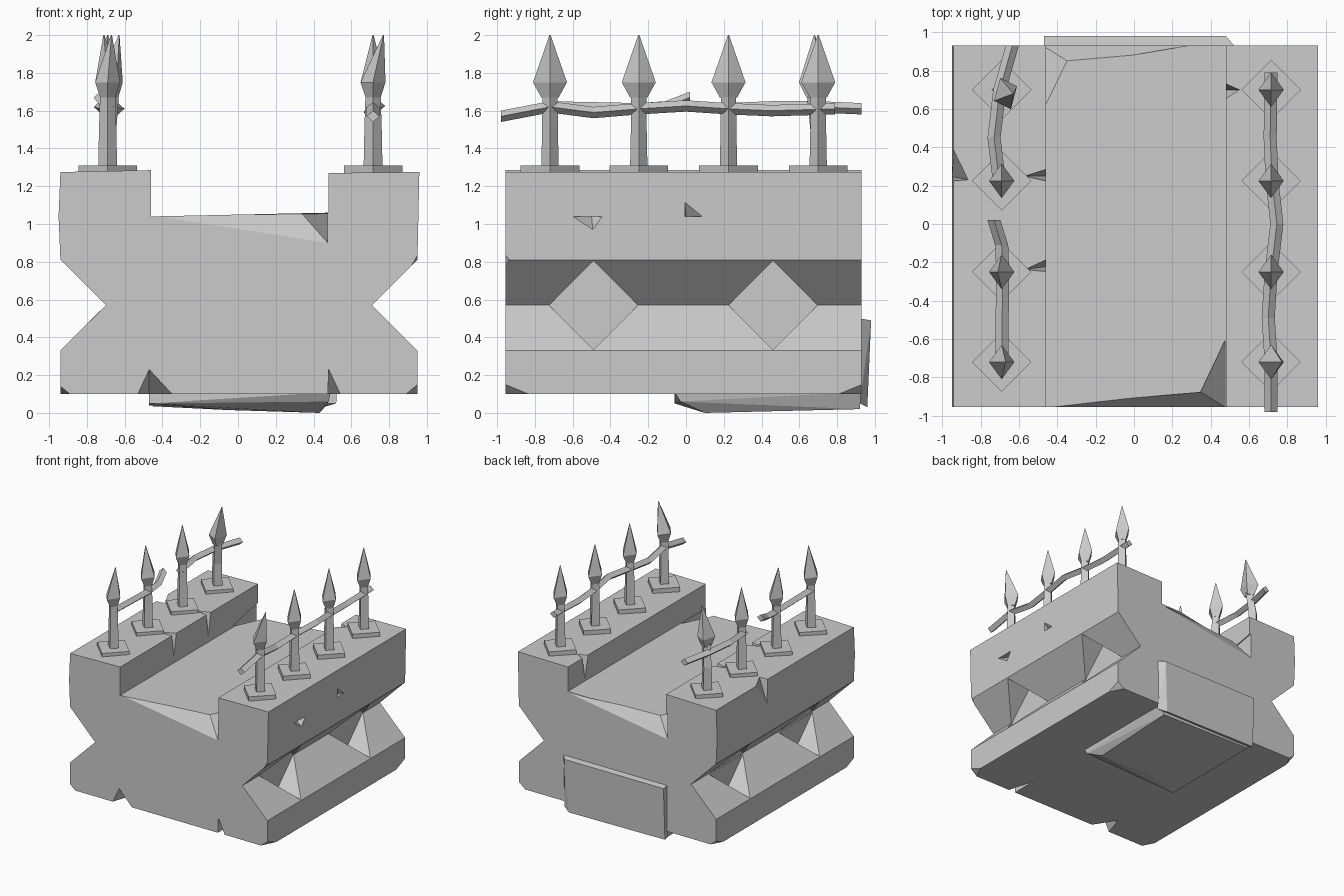
import bpy
import bmesh
from math import cos, sin, pi, radians

if "Cube" in bpy.data.objects:
    bpy.data.objects.remove(bpy.data.objects["Cube"], do_unlink=True)

stone = bpy.data.materials.new("grey stone")
stone.use_nodes = True
GREY = (0.6, 0.6, 0.6, 1)
stone.diffuse_color = GREY
stone.node_tree.nodes["Principled BSDF"].inputs["Base Color"].default_value = GREY


def finish(name, bm):
    bmesh.ops.recalc_face_normals(bm, faces=bm.faces[:])
    if bm.calc_volume(signed=True) < 0:
        bmesh.ops.reverse_faces(bm, faces=bm.faces[:])
    mesh = bpy.data.meshes.new(name)
    bm.to_mesh(mesh)
    bm.free()
    mesh.materials.append(stone)
    obj = bpy.data.objects.new(name, mesh)
    bpy.context.collection.objects.link(obj)
    return obj


def loft(name, rings):
    """Skin a list of equal rings and cap both ends."""
    bm = bmesh.new()
    loops = [[bm.verts.new(p) for p in ring] for ring in rings]
    for a, b in zip(loops, loops[1:]):
        for i in range(len(a)):
            j = (i + 1) % len(a)
            bm.faces.new((a[i], a[j], b[j], b[i]))
    bm.faces.new(loops[0][::-1])
    bm.faces.new(loops[-1])
    return finish(name, bm)


def hull(name, points):
    bm = bmesh.new()
    verts = [bm.verts.new(p) for p in points]
    bmesh.ops.convex_hull(bm, input=verts)
    loose = [v for v in bm.verts if not v.link_faces]
    bmesh.ops.delete(bm, geom=loose, context='VERTS')
    return finish(name, bm)


def volume(mesh):
    bm = bmesh.new()
    bm.from_mesh(mesh)
    result = bm.calc_volume(signed=True)
    bm.free()
    return result


def cut(target, cutter):
    """Subtract the cutter, keeping only a result that loses a plausible amount."""
    cutter.hide_render = True
    mod = target.modifiers.new("cut", 'BOOLEAN')
    mod.operation = 'DIFFERENCE'
    mod.object = cutter
    before = volume(target.data)
    chosen = None
    for solver in ('EXACT', 'MANIFOLD'):
        mod.solver = solver
        bpy.context.view_layer.update()
        graph = bpy.context.evaluated_depsgraph_get()
        mesh = bpy.data.meshes.new_from_object(target.evaluated_get(graph))
        if 0 < before - volume(mesh) < 0.1:
            chosen = mesh
            break
    target.modifiers.remove(mod)
    bpy.data.objects.remove(cutter, do_unlink=True)
    if chosen:
        target.data = chosen


def ring(x, y, z, rx, ry, turn=0.0):
    return [(x + rx * cos(turn + k * pi / 2), y + ry * sin(turn + k * pi / 2), z)
            for k in range(4)]


# Bridge block: channel on top, V groove along each side
FRONT, BACK = -0.955, 0.93
profile = [(-0.94, 0.1), (-0.94, 0.33), (-0.7, 0.57), (-0.94, 0.81), (-0.95, 1.04),
           (-0.94, 1.275), (-0.46, 1.285), (-0.46, 1.04), (0.48, 1.06), (0.48, 1.27),
           (0.96, 1.275), (0.95, 0.81), (0.71, 0.57), (0.95, 0.33), (0.95, 0.1)]
block = loft("bridge_block", [[(x, y, z) for x, z in profile] for y in (FRONT, BACK)])

# Diamond pockets in both sides
for side in (-1, 1):
    for y in (-0.49, 0.46):
        rings = [[(side * x, y + 0.236 * cos(k * pi / 2), 0.57 + 0.236 * sin(k * pi / 2))
                  for k in range(4)] for x in (0.706, 1.1)]
        cut(block, loft("pocket_cutter", rings))

# Broken ends of the walkway, the same at both ends by a half turn
for s, edge in ((1, FRONT), (-1, -BACK)):
    a, b = (-0.455, edge, 1.045), (0.475, edge, 0.9)
    c, d = (0.475, edge + 0.375, 1.055), (0.34, edge + 0.085, 1.053)
    e = (0.475, edge - 0.08, 1.14)
    for tri in ((a, b, d), (b, c, d)):
        cut(block, hull("chip_cutter", [(s * x, s * y, z) for x, y, z in tri + (e,)]))

# Small chips knocked out of edges and faces
chips = [
    [(0.99, -0.64, 1.04), (0.99, -0.42, 1.04), (0.99, -0.49, 0.94), (0.87, -0.5, 1.04)],
    [(0.99, -0.01, 1.16), (0.99, -0.01, 1.04), (0.99, 0.14, 1.04), (0.9, 0, 1.04)],
    [(-0.54, -0.97, 0.09), (-0.47, -0.97, 0.24), (-0.33, -0.97, 0.09), (-0.47, -0.75, 0.09)],
    [(0.48, -0.97, 0.24), (0.475, -0.97, 0.09), (0.55, -0.97, 0.09), (0.48, -0.7, 0.09)],
    [(-0.45, 0.29, 1.3), (-0.58, 0.25, 1.3), (-0.45, 0.22, 1.3), (-0.45, 0.25, 1.08)],
    [(-0.45, -0.18, 1.3), (-0.58, -0.24, 1.3), (-0.45, -0.25, 1.3), (-0.45, -0.22, 1.08)],
    [(0.47, 0.74, 1.3), (0.56, 0.7, 1.3), (0.47, 0.64, 1.3), (0.47, 0.7, 1.06)],
    [(-0.97, 0.22, 1.3), (-0.86, 0.23, 1.29), (-0.97, 0.46, 1.29), (-0.97, 0.25, 1.02)],
    [(0.98, -0.98, 0.92), (0.98, -0.87, 0.78), (0.89, -0.98, 0.76), (0.99, -0.99, 0.76)],
]
for sx in (-1, 1):
    for sy, y in ((-1, FRONT), (1, BACK)):
        x = 0.945 * sx
        chips.append([(x + sx * 0.02, y + sy * 0.02, 0.08), (x - sx * 0.09, y + sy * 0.02, 0.08),
                      (x + sx * 0.02, y - sy * 0.2, 0.08), (x + sx * 0.02, y + sy * 0.02, 0.17)])
for chip in chips:
    cut(block, hull("chip_cutter", chip))

# Slabs left standing proud underneath and on the back
hull("bottom_slab", [(x, y, 0.11) for x in (-0.47, 0.49) for y in (-0.06, 0.92)] +
     [(-0.47, -0.06, 0.05), (-0.05, 0.1, 0.015), (0.43, 0.1, 0.0), (0.48, -0.03, 0.06),
      (0.45, 0.92, 0.02), (-0.45, 0.92, 0.035)])
hull("back_slab", [(-0.47, 0.92, 0.05), (0.52, 0.92, 0.05), (0.53, 0.92, 0.5), (-0.47, 0.92, 0.5),
                   (-0.47, 0.96, 0.04), (0.45, 0.96, 0.03), (0.48, 0.98, 0.49), (-0.47, 0.98, 0.49)])

# Slim spear fence posts on diamond feet, some heads leaning
leans = {"right": (0.02, -0.02, 0, 0.04), "left": (0.055, 0, 0, 0)}
for side, x in (("right", -0.69), ("left", 0.715)):
    for i, y in enumerate((-0.72, -0.25, 0.225, 0.7)):
        tag = f"{side}_{i + 1}"
        bent = side == "right" and i == 3
        hx, hy = (x + 0.02, y - 0.02) if bent else (x, y)
        turn = radians(25) if bent else 0
        tip = hx + leans[side][i]
        loft("post_foot_" + tag, [ring(x, y, z, 0.155, 0.155) for z in (1.26, 1.31)])
        loft("post_" + tag, [ring(x, y, 1.3, 0.05, 0.046), ring(x, y, 1.5, 0.046, 0.042),
                             ring(hx, hy, 1.69, 0.04, 0.04)])
        loft("spear_head_" + tag, [ring(hx, hy, 1.67, 0.04, 0.046, turn),
                                   ring(hx, hy, 1.75, 0.066, 0.09, turn),
                                   ring(tip, hy, 2.0, 0.003, 0.003, turn)])

# Crooked rails, one of them broken
rails = {
    "left_rail": [(0.715, -0.98, 1.57), (0.715, -0.72, 1.62), (0.7, -0.49, 1.59), (0.715, -0.25, 1.61),
                  (0.745, 0, 1.625), (0.72, 0.225, 1.61), (0.71, 0.45, 1.6), (0.715, 0.79, 1.61)],
    "right_rail_front": [(-0.69, -0.73, 1.62), (-0.685, -0.25, 1.61), (-0.69, -0.11, 1.62),
                         (-0.73, 0.02, 1.67)],
    "right_rail_back": [(-0.7, 0.2, 1.61), (-0.73, 0.45, 1.62), (-0.7, 0.7, 1.62), (-0.635, 0.93, 1.61)],
}
for name, path in rails.items():
    loft(name, [[(x + 0.034 * cos(k * pi / 2), y, z + 0.03 * sin(k * pi / 2)) for k in range(4)]
                for x, y, z in path])
